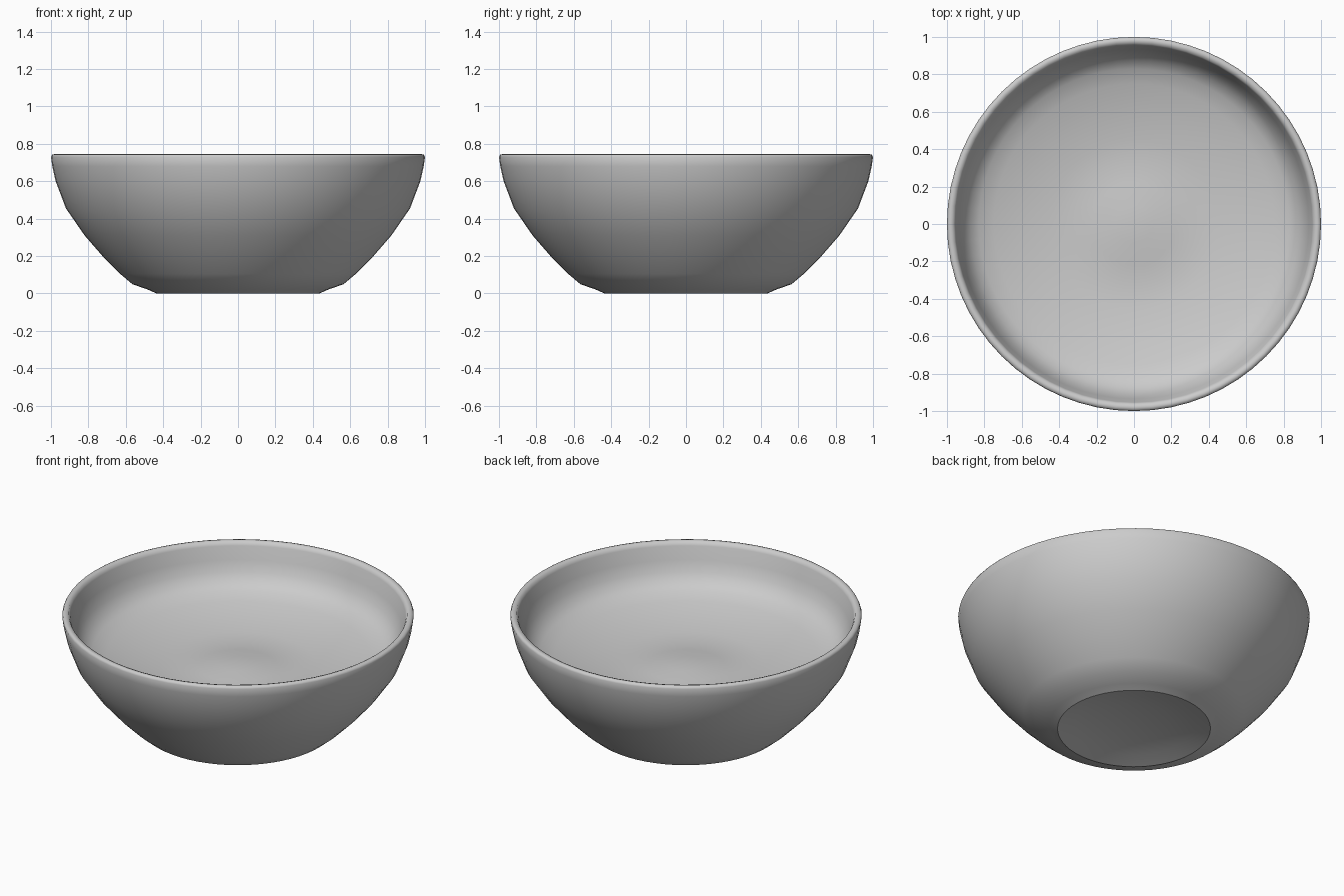
import bpy, bmesh, math

if "Cube" in bpy.data.objects:
    bpy.data.objects.remove(bpy.data.objects["Cube"])

SIDES = 64

gray = bpy.data.materials.new("plain gray")
gray.diffuse_color = (0.6, 0.6, 0.6, 1)
gray.use_nodes = True
gray.node_tree.nodes["Principled BSDF"].inputs["Base Color"].default_value = gray.diffuse_color


def lathe(name, profile, mat, angle=65):
    """Spin an (r, z) profile around z; points with r = 0 become poles."""
    bm = bmesh.new()
    rings = []
    for r, z in profile:
        if r == 0:
            rings.append([bm.verts.new((0, 0, z))])
        else:
            rings.append([bm.verts.new((r * math.cos(2 * math.pi * i / SIDES),
                                        r * math.sin(2 * math.pi * i / SIDES), z))
                          for i in range(SIDES)])
    for a, b in zip(rings, rings[1:]):
        for i in range(SIDES):
            j = (i + 1) % SIDES
            if len(a) == 1:
                bm.faces.new((a[0], b[j], b[i]))
            elif len(b) == 1:
                bm.faces.new((a[i], a[j], b[0]))
            else:
                bm.faces.new((a[i], a[j], b[j], b[i]))
    bmesh.ops.recalc_face_normals(bm, faces=bm.faces)
    me = bpy.data.meshes.new(name)
    bm.to_mesh(me)
    bm.free()
    ob = bpy.data.objects.new(name, me)
    bpy.context.collection.objects.link(ob)
    me.materials.append(mat)
    bpy.ops.object.select_all(action='DESELECT')
    ob.select_set(True)
    bpy.context.view_layer.objects.active = ob
    bpy.ops.object.shade_smooth_by_angle(angle=math.radians(angle))
    # crease around the foot
    for e in me.edges:
        if all(me.vertices[v].co.z < 1e-4 and me.vertices[v].co.xy.length > 0.4
               for v in e.vertices):
            e.use_edge_sharp = True
    return ob


# bowl: hollow underside, outer wall, rim, steep inner wall, floor with a soft bump
lathe("bowl", [
    (0, 0.06), (0.2, 0.05), (0.34, 0.025), (0.435, 0), (0.48, 0.02), (0.565, 0.05),
    (0.63, 0.105), (0.72, 0.195), (0.82, 0.31), (0.92, 0.455), (0.975, 0.6),
    (0.993, 0.68), (1.0, 0.73), (0.994, 0.742), (0.98, 0.745), (0.963, 0.74),
    (0.954, 0.72), (0.935, 0.64), (0.91, 0.575), (0.875, 0.525), (0.83, 0.495),
    (0.75, 0.468), (0.6, 0.434), (0.45, 0.41), (0.33, 0.402),
    (0.22, 0.41), (0.1, 0.424), (0, 0.427)], gray)
